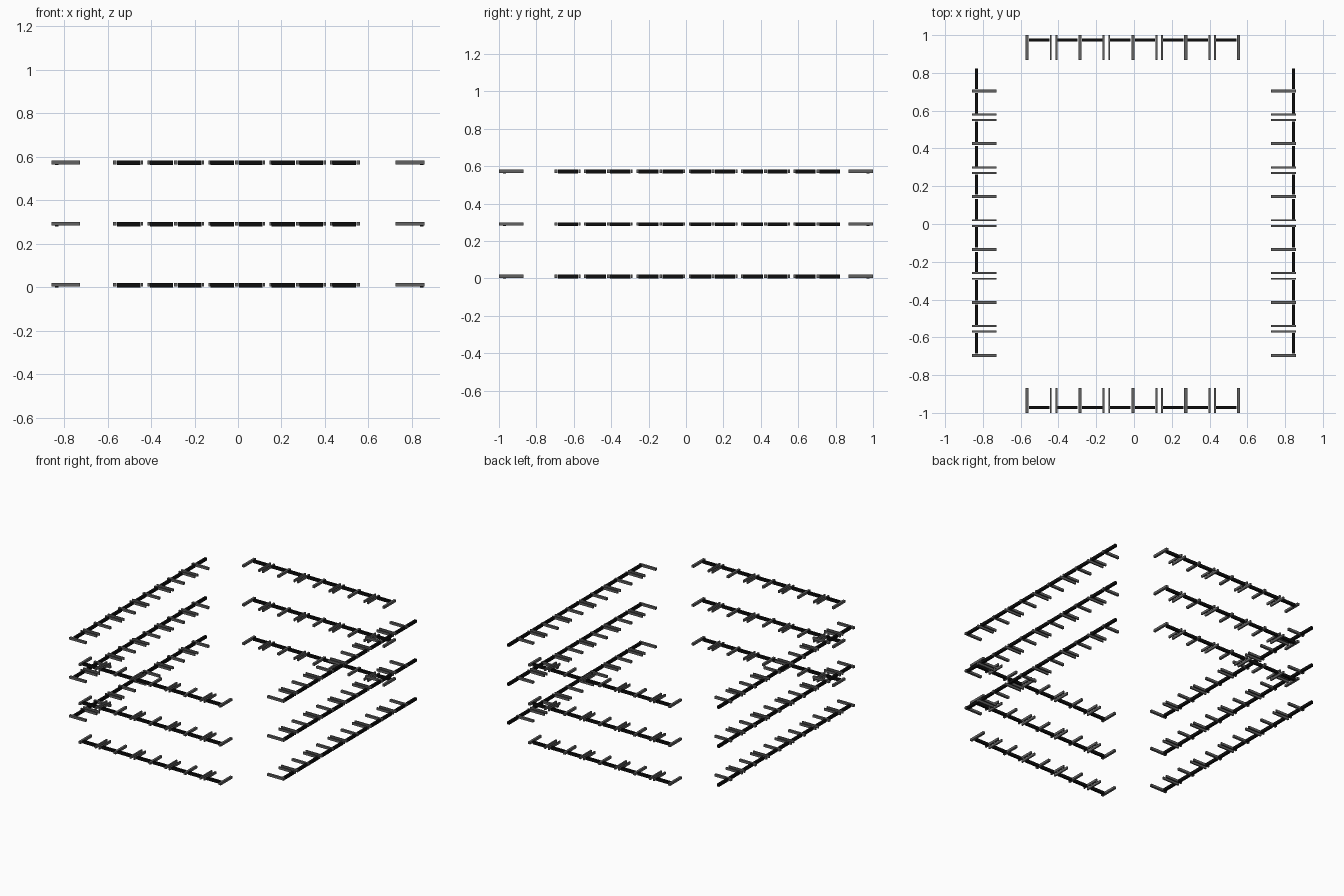
import bpy

if "Cube" in bpy.data.objects:
    bpy.data.objects.remove(bpy.data.objects["Cube"])

def material(name, c):
    m = bpy.data.materials.new(name)
    m.diffuse_color = (c, c, c, 1)
    m.use_nodes = True
    m.node_tree.nodes["Principled BSDF"].inputs["Base Color"].default_value = m.diffuse_color
    return m

BLACK = material("black", 0.004)
GREY = material("dark_grey", 0.12)

def box(name, lo, hi, mat):
    bpy.ops.mesh.primitive_cube_add(size=1, location=[(a + b) / 2 for a, b in zip(lo, hi)])
    o = bpy.context.object
    o.name = name
    o.scale = [b - a for a, b in zip(lo, hi)]
    bpy.ops.object.transform_apply(location=False, rotation=False, scale=True)
    o.data.materials.append(mat)

def side(name, along_x, start, segments, rail, outer, inner, z):
    """One row: short rail segments, single brackets and paired brackets."""
    def part(label, a0, a1, c0, c1, z0, z1, mat):
        c0, c1 = sorted((c0, c1))
        lo, hi = ((a0, c0), (a1, c1)) if along_x else ((c0, a0), (c1, a1))
        box(name + label, (*lo, z + z0), (*hi, z + z1), mat)

    for i in range(segments):
        a = start + 0.14 * i
        # even segments start at a single bracket, odd ones at a pair
        r0 = a + (0.01 if i % 2 == 0 else 0.02)
        part("_rail", r0, r0 + 0.108, rail - 0.008, rail + 0.008, 0, 0.02, BLACK)
    count = segments + 1 if segments % 2 == 0 else segments
    for i in range(count):
        a = start + 0.14 * i
        for off in ([0] if i % 2 == 0 else [-0.015, 0.015]):
            w = 0.008 if i % 2 == 0 else 0.005
            part("_bracket", a + off - w, a + off + w, outer, inner, 0.003, 0.02, GREY)

# three stacked levels, four sides each
for z in (0, 0.28, 0.562):
    side("front", True, -0.566, 8, -0.971, -1.0, -0.868, z)
    side("back", True, -0.566, 8, 0.973, 1.0, 0.868, z)
    side("left", False, -0.695, 11, -0.833, -0.858, -0.727, z)
    side("right", False, -0.695, 11, 0.845, 0.858, 0.725, z)
